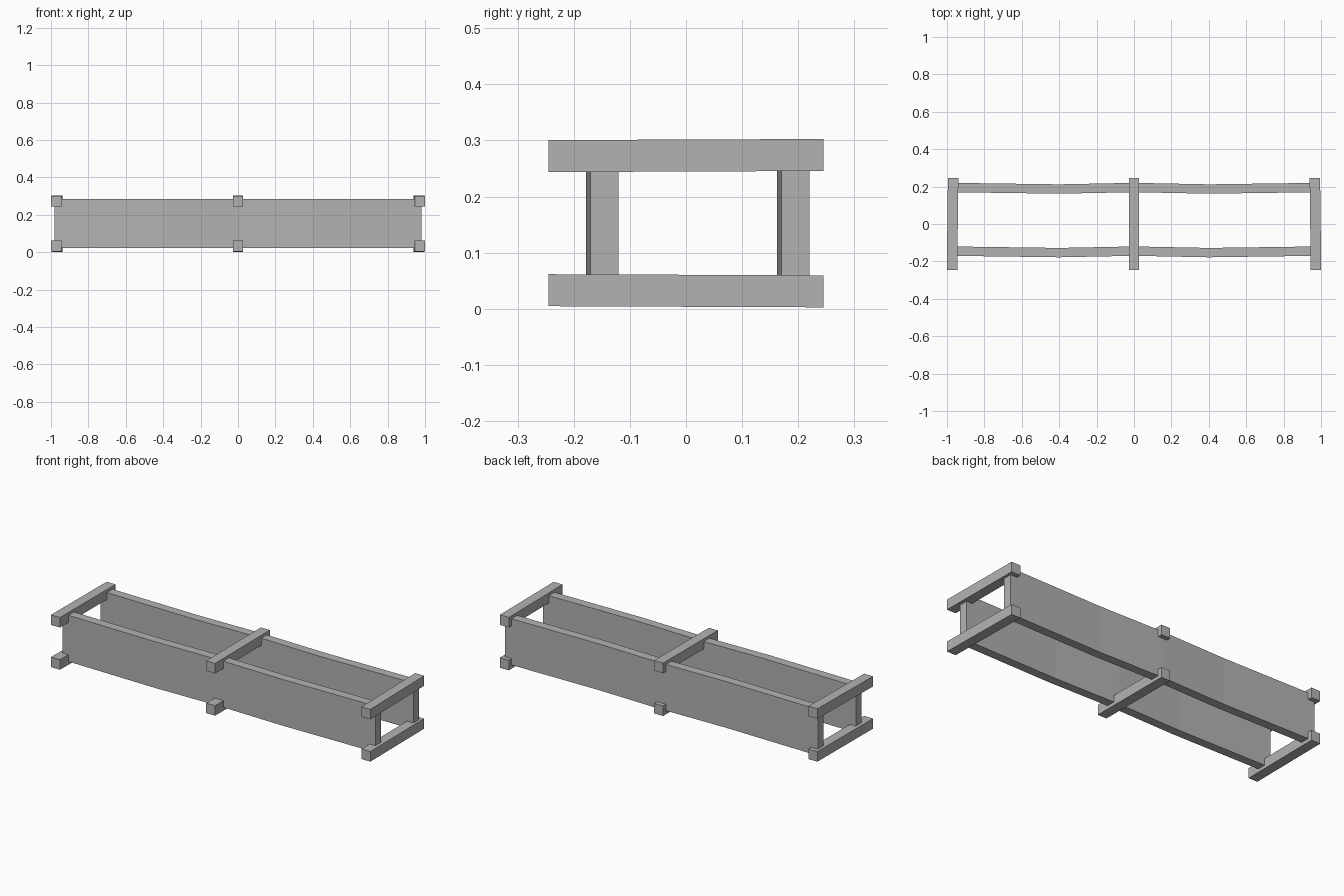
import bpy
import bmesh
from mathutils import Matrix

cube = bpy.data.objects.get("Cube")
if cube:
    bpy.data.objects.remove(cube, do_unlink=True)

grey = bpy.data.materials.new("plain grey")
grey.use_nodes = True
GREY = (0.45, 0.45, 0.45, 1)
grey.diffuse_color = GREY
grey.node_tree.nodes["Principled BSDF"].inputs["Base Color"].default_value = GREY


def finish(name, bm):
    bmesh.ops.recalc_face_normals(bm, faces=bm.faces)
    mesh = bpy.data.meshes.new(name)
    bm.to_mesh(mesh)
    bm.free()
    mesh.materials.append(grey)
    obj = bpy.data.objects.new(name, mesh)
    bpy.context.collection.objects.link(obj)


def crossbar(name, x, z, skew=0, tilt=0):
    """Square bar along y; skew shifts its front end in x, tilt in z."""
    bm = bmesh.new()
    bmesh.ops.create_cube(bm, size=1, matrix=Matrix.Diagonal((0.056, 0.49, 0.057, 1)))
    for v in bm.verts:
        side = -1 if v.co.y > 0 else 1
        v.co.x += x + skew * side
        v.co.z += z + tilt * side
    finish(name, bm)


def board(name, y):
    """Long upright plank, bowed slightly forward between the crossbars."""
    stations = [(-0.98, 0), (-0.4, -0.008), (0, 0), (0.4, -0.008), (0.98, 0)]
    bm = bmesh.new()
    rings = []
    for x, bow in stations:
        corners = [(-0.025, 0.023), (0.025, 0.023), (0.025, 0.285), (-0.025, 0.285)]
        rings.append([bm.verts.new((x, y + bow + dy, z)) for dy, z in corners])
    for a, b in zip(rings, rings[1:]):
        for i in range(4):
            j = (i + 1) % 4
            bm.faces.new((a[i], a[j], b[j], b[i]))
    bm.faces.new(rings[0])
    bm.faces.new(rings[-1])
    finish(name, bm)


# Long side boards
board("front_board", -0.145)
board("back_board", 0.195)

# Three pairs of crossbars, the outer ones slightly out of square
for place, x, skew in (("right", -0.97, -0.003), ("middle", 0, 0), ("left", 0.97, 0.003)):
    crossbar("lower_crossbar_" + place, x, 0.032, skew, 0.001)
    crossbar("upper_crossbar_" + place, x, 0.273, skew, -0.001)
